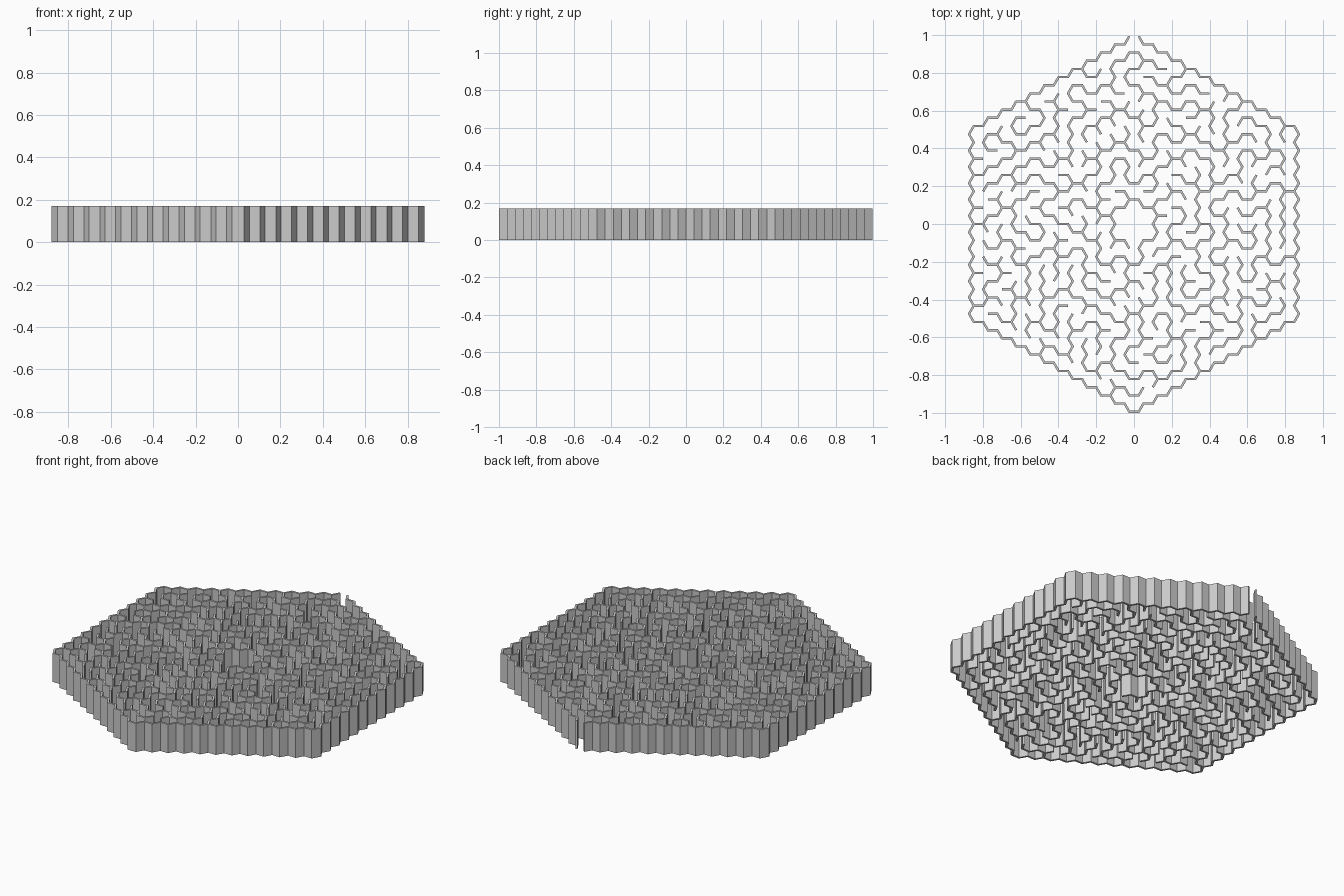
import bpy, bmesh, random
from math import sqrt, radians
from mathutils import Vector, Matrix

if "Cube" in bpy.data.objects:
    bpy.data.objects.remove(bpy.data.objects["Cube"])

random.seed(7)
RINGS = 11                  # rings of hexagonal cells around the centre
THICK = 0.012               # wall thickness
HEIGHT = 0.17               # wall height
SIDE = (1 - THICK / 2) / (sqrt(3) * (RINGS + 0.5))

DIRS = [(1, 0), (0, 1), (-1, 1), (-1, 0), (0, -1), (1, -1)]
CORNERS = [(2, 0), (1, 1), (-1, 1), (-2, 0), (-1, -1), (1, -1)]


def hex_disc(n):
    return [(q, r) for q in range(-n, n + 1) for r in range(-n, n + 1) if abs(q + r) <= n]


def edge(cell, k):
    """Wall between a cell and its neighbour k, as a pair of lattice corners."""
    x, y = 3 * cell[0], 2 * cell[1] + cell[0]
    a, b = CORNERS[k], CORNERS[(k + 1) % 6]
    return tuple(sorted([(x + a[0], y + a[1]), (x + b[0], y + b[1])]))


# Every cell wall, then carve the centre room and the passages
cells = set(hex_disc(RINGS))
walls = {edge(c, k) for c in cells for k in range(6)}

room = set(hex_disc(1))
for c in room:
    for k, d in enumerate(DIRS):
        if (c[0] + d[0], c[1] + d[1]) in room:
            walls.discard(edge(c, k))

visited = set(room)
stack = [(0, -1)]
while stack:
    c = stack[-1]
    options = []
    for k, d in enumerate(DIRS):
        n = (c[0] + d[0], c[1] + d[1])
        if n in cells and n not in visited:
            options.append((k, n))
    if not options:
        stack.pop()
        continue
    k, n = random.choice(options)
    walls.discard(edge(c, k))
    visited.add(n)
    stack.append(n)

# Entrance at the top point of the outline
walls.discard(edge((0, RINGS), 1))

# Which corners each corner is joined to
links = {}
for a, b in sorted(walls):
    links.setdefault(a, []).append(b)
    links.setdefault(b, []).append(a)


def pos(p):
    return Vector((p[0] * SIDE / 2, p[1] * SIDE * sqrt(3) / 2, 0))


def turn(v, deg):
    return Matrix.Rotation(radians(deg), 3, 'Z') @ v


def joint(a, b, side):
    """Mitred corner of wall a-b at end a; side is +1 left or -1 right."""
    d = (pos(b) - pos(a)).normalized()
    if len(links[a]) == 1:
        return pos(a) + turn(d, 90 * side) * THICK / 2
    joined = any(d.cross(pos(n) - pos(a)).z * side > 1e-6 for n in links[a] if n != b)
    return pos(a) + turn(d, (60 if joined else 120) * side) * THICK / sqrt(3)


# Wall footprints, with a small triangle filling each three-way joint
bm = bmesh.new()


def add_face(points):
    bm.faces.new([bm.verts.new(p) for p in points])


for a, b in sorted(walls):
    add_face([joint(a, b, -1), joint(b, a, 1), joint(b, a, -1), joint(a, b, 1)])
for a, ends in links.items():
    if len(ends) == 3:
        ends = sorted(ends, key=lambda n: (pos(n) - pos(a)).xy.angle_signed(Vector((1, 0.3))))
        add_face([joint(a, n, 1) for n in ends])
bmesh.ops.remove_doubles(bm, verts=bm.verts[:], dist=1e-4)

# Raise the footprints into solid walls
base = bm.faces[:]
top = bmesh.ops.extrude_face_region(bm, geom=base, use_keep_orig=True)
bmesh.ops.translate(bm, vec=(0, 0, HEIGHT),
                    verts=[g for g in top['geom'] if isinstance(g, bmesh.types.BMVert)])
bmesh.ops.recalc_face_normals(bm, faces=bm.faces[:])

mesh = bpy.data.meshes.new("hex_maze_walls")
bm.to_mesh(mesh)
bm.free()
maze = bpy.data.objects.new("hex_maze_walls", mesh)
bpy.context.collection.objects.link(maze)
